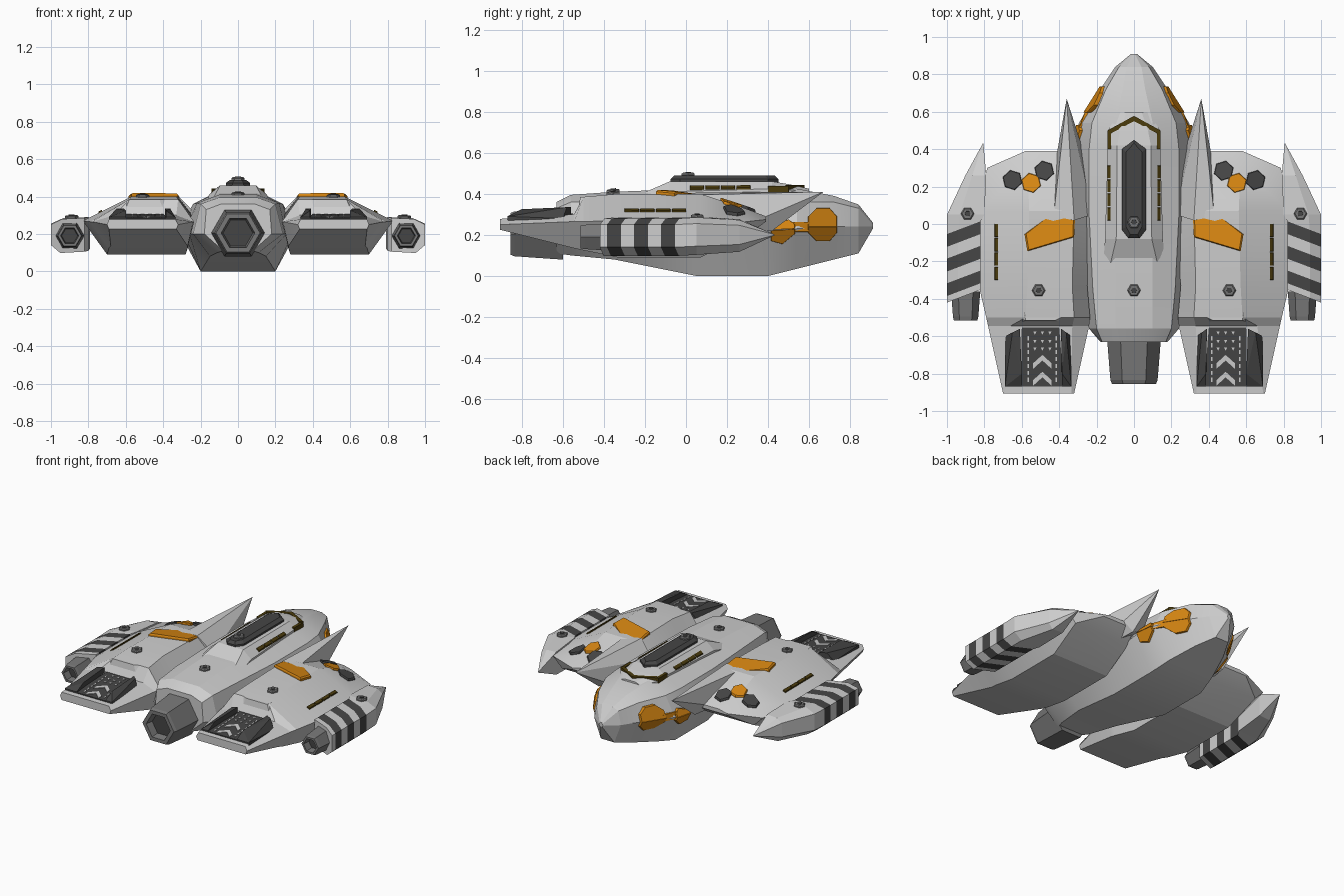
import bpy, bmesh, math
from mathutils import Vector
from mathutils.bvhtree import BVHTree

if "Cube" in bpy.data.objects:
    bpy.data.objects.remove(bpy.data.objects["Cube"])


def material(name, rgb):
    m = bpy.data.materials.new(name)
    m.diffuse_color = (*rgb, 1)
    m.use_nodes = True
    m.node_tree.nodes["Principled BSDF"].inputs["Base Color"].default_value = m.diffuse_color
    return m


HULL = material("hull_light_grey", (0.62, 0.62, 0.62))
DARK = material("dark_grey", (0.06, 0.06, 0.06))
MID = material("engine_grey", (0.19, 0.19, 0.19))
ORANGE = material("orange", (0.68, 0.24, 0.006))
BROWN = material("dark_amber", (0.07, 0.045, 0.004))


def finish(name, bm, mats, mirror=False, smooth=False):
    bmesh.ops.recalc_face_normals(bm, faces=bm.faces)
    me = bpy.data.meshes.new(name)
    bm.to_mesh(me)
    for m in mats:
        me.materials.append(m)
    ob = bpy.data.objects.new(name, me)
    bpy.context.collection.objects.link(ob)
    if smooth:
        bpy.ops.object.select_all(action='DESELECT')
        ob.select_set(True)
        bpy.context.view_layer.objects.active = ob
        bpy.ops.object.shade_smooth_by_angle(angle=math.radians(18))
    if mirror:
        ob.modifiers.new("mirror", 'MIRROR').use_mirror_merge = False
    tree = BVHTree.FromBMesh(bm)
    bm.free()
    return tree


def loft(name, rings, mats, mirror=False, smooth=False, rule=None):
    """Skin a list of point rings; rule(segment) gives the material index."""
    bm = bmesh.new()
    vs = [[bm.verts.new(p) for p in r] for r in rings]
    n = len(rings[0])
    for s in range(len(rings) - 1):
        for i in range(n):
            j = (i + 1) % n
            f = bm.faces.new((vs[s][i], vs[s][j], vs[s + 1][j], vs[s + 1][i]))
            f.material_index = rule(s) if rule else 0
    bm.faces.new(vs[0])
    bm.faces.new(vs[-1]).material_index = rule(len(rings) - 1) if rule else 0
    return finish(name, bm, mats, mirror, smooth)


def hull_of(name, pts, mat, mirror=True):
    bm = bmesh.new()
    for p in pts:
        bm.verts.new(p)
    bmesh.ops.convex_hull(bm, input=bm.verts)
    return finish(name, bm, [mat], mirror)


def plate(name, pts, tree, mat, thick=0.008, mirror=True, side=False, shrink=0.94):
    """Raised plate whose outline is projected on a surface, from above or from +x."""
    up = Vector((1, 0, 0)) if side else Vector((0, 0, 1))
    base = []
    for a, b in pts:
        start = Vector((3, a, b)) if side else Vector((a, b, 3))
        hit = tree.ray_cast(start, -up)[0]
        if hit:
            base.append(hit)
    if len(base) < 3:
        return
    c = sum(base, Vector()) / len(base)
    top = [c + (p - c) * shrink + up * thick for p in base]
    loft(name, [[p - up * 0.015 for p in base], [p + up * thick * 0.6 for p in base], top],
         [mat], mirror)


def hexagon(x, y, r, turn=0.0):
    return [(x + r * math.cos(turn + k * math.pi / 3), y + r * math.sin(turn + k * math.pi / 3))
            for k in range(6)]


def rect(x0, y0, x1, y1):
    return [(x0, y0), (x1, y0), (x1, y1), (x0, y1)]


# Central fuselage: y, bottom w/z, waist w/z, shoulder w/z, top w/z
rows = [(-.63, .08, .11, .18, .20, .17, .33, .09, .36), (-.56, .11, .10, .24, .20, .20, .36, .10, .395),
        (-.35, .15, .08, .26, .20, .22, .365, .10, .41), (.05, .20, 0, .29, .20, .24, .36, .10, .425),
        (.40, .20, 0, .32, .22, .24, .36, .10, .43), (.54, .17, .035, .295, .23, .225, .36, .10, .425),
        (.72, .11, .08, .18, .24, .15, .36, .06, .39), (.84, .05, .11, .10, .24, .08, .33, .04, .348),
        (.91, .008, .23, .015, .24, .01, .25, .005, .26)]
rings = []
for y, *v in rows:
    half = [(v[i], v[i + 1]) for i in range(0, 8, 2)]
    rings.append([(x, y, z) for x, z in half] + [(-x, y, z) for x, z in reversed(half)])
fuselage = loft("fuselage", rings, [HULL], smooth=True)

# Raised spine with the dark canopy on top
rings = [[(-wb, y, .35), (wb, y, .35), (wb, y, zb), (wt, y, zt), (-wt, y, zt), (-wb, y, zb)]
         for y, wb, zb, wt, zt in [(-.23, .165, .37, .13, .395), (-.08, .155, .41, .095, .46),
                                   (.42, .14, .425, .09, .46), (.50, .14, .42, .075, .447),
                                   (.60, .08, .41, .04, .425)]]
spine = loft("spine", rings, [HULL])
canopy_pts = [(0, .45), (-.065, .40), (-.065, -.03), (-.03, -.075), (.03, -.075), (.065, -.03), (.065, .40)]
canopy = loft("canopy", [[(x * s, .19 + (y - .19) * t, z) for x, y in canopy_pts]
                         for s, t, z in [(1, 1, .44), (1, 1, .472), (.65, .93, .489)]], [DARK])

# Side pods: y, inner waist/top, outer top/waist, bottom inner/outer, bottom/waist/top z
rings = []
for y, iw, it, ot, ow, ib, ob, zb, zw, zt in [
        (-.905, .32, .335, .69, .70, .33, .69, .225, .25, .278),
        (-.545, .24, .33, .66, .78, .27, .68, .135, .265, .30),
        (-.50, .235, .32, .58, .79, .27, .69, .125, .265, .385),
        (-.33, .25, .33, .57, .83, .28, .70, .09, .27, .40),
        (.07, .22, .32, .56, .83, .28, .70, .09, .27, .40),
        (.30, .25, .33, .57, .785, .30, .72, .20, .265, .325),
        (.39, .30, .35, .52, .58, .33, .57, .265, .275, .29)]:
    rings.append([(ib, y, zb), (ob, y, zb), (ow, y, zw), (ot, y, zt), (it, y, zt), (iw, y, zw)])
pod = loft("side_pod", rings, [HULL], mirror=True, smooth=True)

# Forward blades on the pods
hull_of("pod_blade", [(.36, .67, .41), (.32, .02, .405), (.43, .04, .395), (.41, .39, .29), (.36, .42, .22),
                      (.28, .42, .26), (.22, .05, .30), (.40, .0, .20)], HULL)

# Outer nacelles with slanted dark stripes
section = [(.82, .105), (.95, .098), (1, .14), (1, .25), (.94, .28), (.82, .285)]
rings = [[(x, y + (1 - x) * .38, z) for x, z in section]
         for y in (-.42, -.385, -.317, -.254, -.185, -.122, -.054)]
for y, x0, w, s in [(.05, .80, 1.0, 1.0), (.26, .79, .62, .85), (.43, .805, .02, .03)]:
    rings.append([(x0 + (x - .82) * w * (1.11 if w == 1 else 1), y, .20 + (z - .195) * s) for x, z in section])
nacelle = loft("outer_nacelle", rings, [HULL, DARK], mirror=True, rule=lambda s: int(s in (1, 3, 5)))


# Hexagonal engine nozzles with a recessed mouth
def nozzle(name, cx, cz, r, y0, y1, mirror):
    prof = [(y0, r), (y1 + .02, r * .87), (y1, r * .81), (y1, r * .62), (y1 + .05, r * .55)]
    loft(name, [[(x, y, z) for x, z in hexagon(cx, cz, q)] for y, q in prof], [MID, DARK],
         mirror, rule=lambda s: int(s == 4))


nozzle("main_engine", 0, .205, .145, -.60, -.855, False)
nozzle("nacelle_engine", .90, .19, .078, -.36, -.515, True)

# Orange panels on the pods and the nose sides
plate("pod_orange_panel", [(.31, .16), (.585, -.055), (.57, -.145), (.32, -.07)], pod, ORANGE, .022)
for tag, outline in {
        "front_upper": [(.595, .24), (.595, .29), (.635, .33), (.70, .33), (.735, .29), (.735, .24)],
        "front_lower": [(.595, .24), (.595, .21), (.635, .17), (.70, .17), (.735, .21), (.735, .24)],
        "link": [(.50, .215), (.61, .215), (.61, .262), (.50, .262)],
        "rear_upper": [(.415, .225), (.43, .25), (.50, .275), (.53, .25), (.53, .23)],
        "rear_lower": [(.415, .222), (.415, .17), (.47, .155), (.53, .205), (.53, .228)]}.items():
    plate("nose_panel_" + tag, outline, fuselage, ORANGE, .014, side=True, shrink=.98)

# Hexagonal markers on the front of each pod
for k, (x, y, m) in enumerate([(.48, .285, DARK), (.55, .22, ORANGE), (.65, .235, DARK)]):
    plate(f"pod_marker_{k}", hexagon(x, y, .054, .3), pod, m, .014)

# Hexagonal bolts
for name, x, y, tree in [("canopy_bolt", 0, .01, canopy), ("tail_bolt", 0, -.355, fuselage),
                         ("pod_bolt", .51, -.355, pod), ("nacelle_bolt", .89, .055, nacelle)]:
    plate(name, hexagon(x, y, .036), tree, MID, .014, mirror=x > 0, shrink=.8)
    plate(name + "_core", hexagon(x, y, .016), tree, DARK, .017, mirror=x > 0)

# Dark amber trim: strips along the spine and the pods, chevron ahead of the canopy
for k in range(4):
    y = .02 + k * .075
    plate(f"spine_strip_{k}", [(.125, y), (.143, y), (.143, y + .068), (.125, y + .068)], spine, BROWN)
    y = -.30 + k * .077
    plate(f"pod_strip_{k}", rect(.727, y, .745, y + .07), pod, BROWN)
hull_of("chevron_side", [(x, y, z) for x in (.122, .142) for y in (.40, .50) for z in (.40, .437)], BROWN)
hull_of("chevron_front", [(x, y, z) for x, y in [(0, .578), (0, .55), (.142, .50), (.122, .485)]
                          for z in (.40, .442)], BROWN)

# Rear deck on each pod: dark panel, dark side wedges, light markings
plate("rear_deck", [(.375, -.87), (.605, -.87), (.60, -.553), (.40, -.553)], pod, DARK, .006, shrink=1)
hull_of("deck_step", [(.385, -.53, .29), (.62, -.53, .29), (.42, -.515, .385), (.58, -.515, .385),
                      (.34, -.47, .30), (.66, -.47, .30), (.33, -.47, .385), (.585, -.47, .385)], HULL)
for name, x0, x1, xt in [("inner", .335, .385, .39), ("outer", .69, .60, .61)]:
    hull_of("deck_wedge_" + name, [(x0, -.87, .27), (x1, -.87, .27), (x1, -.87, .29), (x0, -.87, .29),
                                   (x0, -.60, .28), (xt, -.56, .28), (xt, -.56, .335),
                                   ((x0 + xt) / 2, -.58, .335), (x1, -.80, .325)], DARK)
for k, y in enumerate((-.70, -.79)):
    for s in (-1, 1):
        plate(f"deck_chevron_{k}_{s}", [(.49, y), (.49 + s * .05, y - .045), (.49 + s * .05, y - .075),
                                        (.49, y - .03)], pod, HULL, .009, shrink=1)
for k in range(7):
    y = -.60 - k * .037
    for x in (.415, .565):
        plate(f"deck_dash_{k}", rect(x - .004, y - .022, x + .004, y), pod, HULL, .009, shrink=1)
for y in (-.575, -.62, -.66):
    for x in (.45, .49, .53):
        plate("deck_dot", [(x - .009, y), (x + .009, y), (x, y - .017)], pod, HULL, .009, shrink=1)
